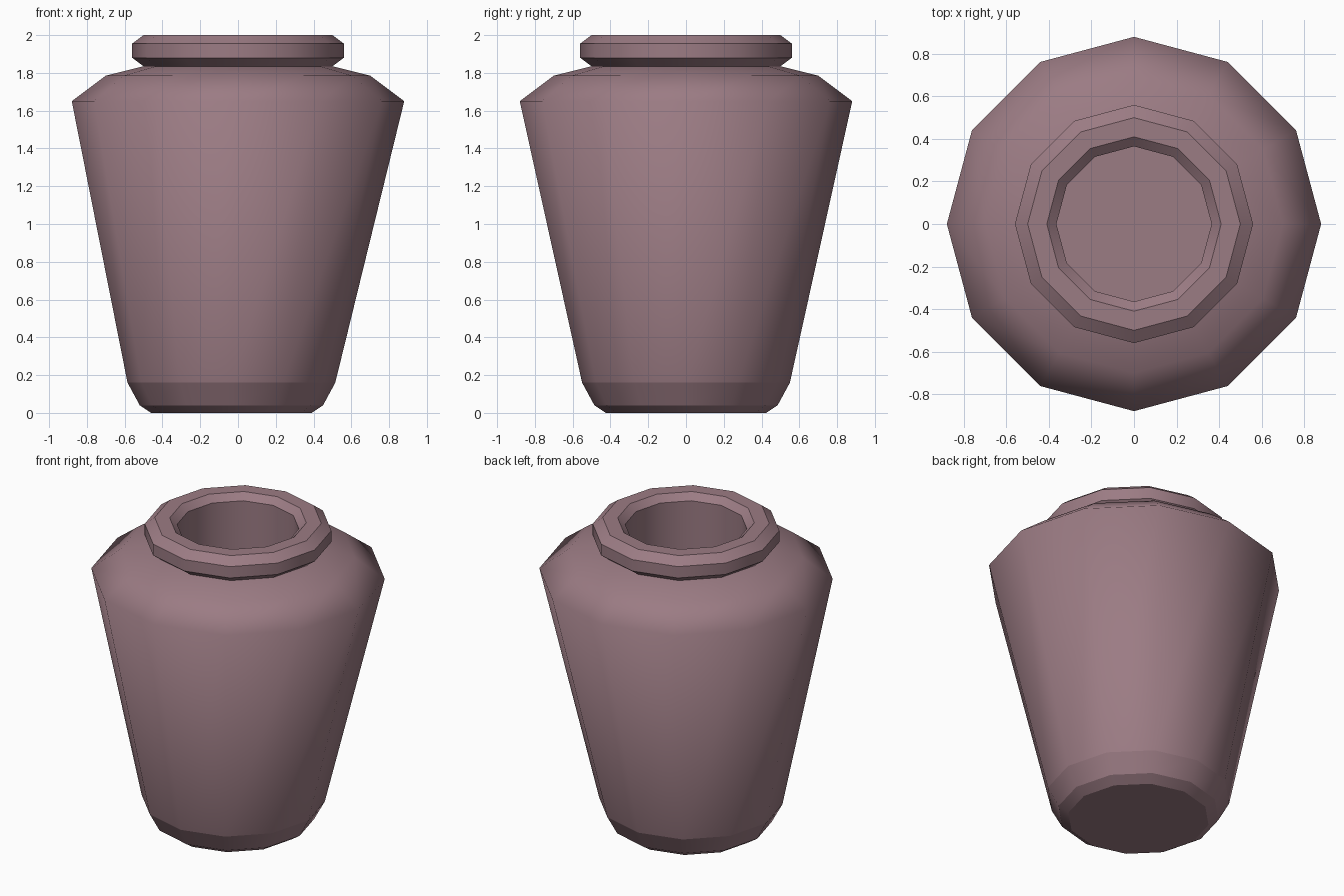
import bpy, bmesh
from math import cos, sin, tau

if "Cube" in bpy.data.objects:
    bpy.data.objects.remove(bpy.data.objects["Cube"])

SIDES = 12
# profile rings, outside bottom to inside floor: radius, height, x offset, sharp ring
PROFILE = [
    (0.425, 0.00, -0.035, True),
    (0.485, 0.04, -0.035, True),
    (0.55, 0.16, -0.035, True),
    (0.88, 1.65, 0, False),     # shoulder
    (0.70, 1.785, 0, False),
    (0.50, 1.835, 0, True),     # neck crease
    (0.56, 1.88, 0, True),      # lip
    (0.56, 1.955, 0, True),
    (0.50, 2.00, 0, True),
    (0.41, 2.00, 0, True),      # mouth
    (0.365, 1.96, 0, True),
    (0.365, 0.10, 0, True),     # inside floor
]

bm = bmesh.new()
rings = [[bm.verts.new((dx + r * cos(tau * i / SIDES), r * sin(tau * i / SIDES), z))
          for i in range(SIDES)] for r, z, dx, _ in PROFILE]
for a, b in zip(rings, rings[1:]):
    for i in range(SIDES):
        j = (i + 1) % SIDES
        bm.faces.new((a[i], a[j], b[j], b[i]))

# base and inside floor
bm.faces.new(rings[0][::-1])
bm.faces.new(rings[-1])
for f in bm.faces:
    f.smooth = True

# hard creases around the sharp rings
for ring, (_, _, _, sharp) in zip(rings, PROFILE):
    if sharp:
        for i in range(SIDES):
            bm.edges.get((ring[i], ring[(i + 1) % SIDES])).smooth = False

mesh = bpy.data.meshes.new("jar")
bm.to_mesh(mesh)
bm.free()
jar = bpy.data.objects.new("jar", mesh)
bpy.context.collection.objects.link(jar)

clay = bpy.data.materials.new("mauve_clay")
clay.diffuse_color = (0.33, 0.20, 0.23, 1)
clay.use_nodes = True
clay.node_tree.nodes["Principled BSDF"].inputs["Base Color"].default_value = clay.diffuse_color
mesh.materials.append(clay)
